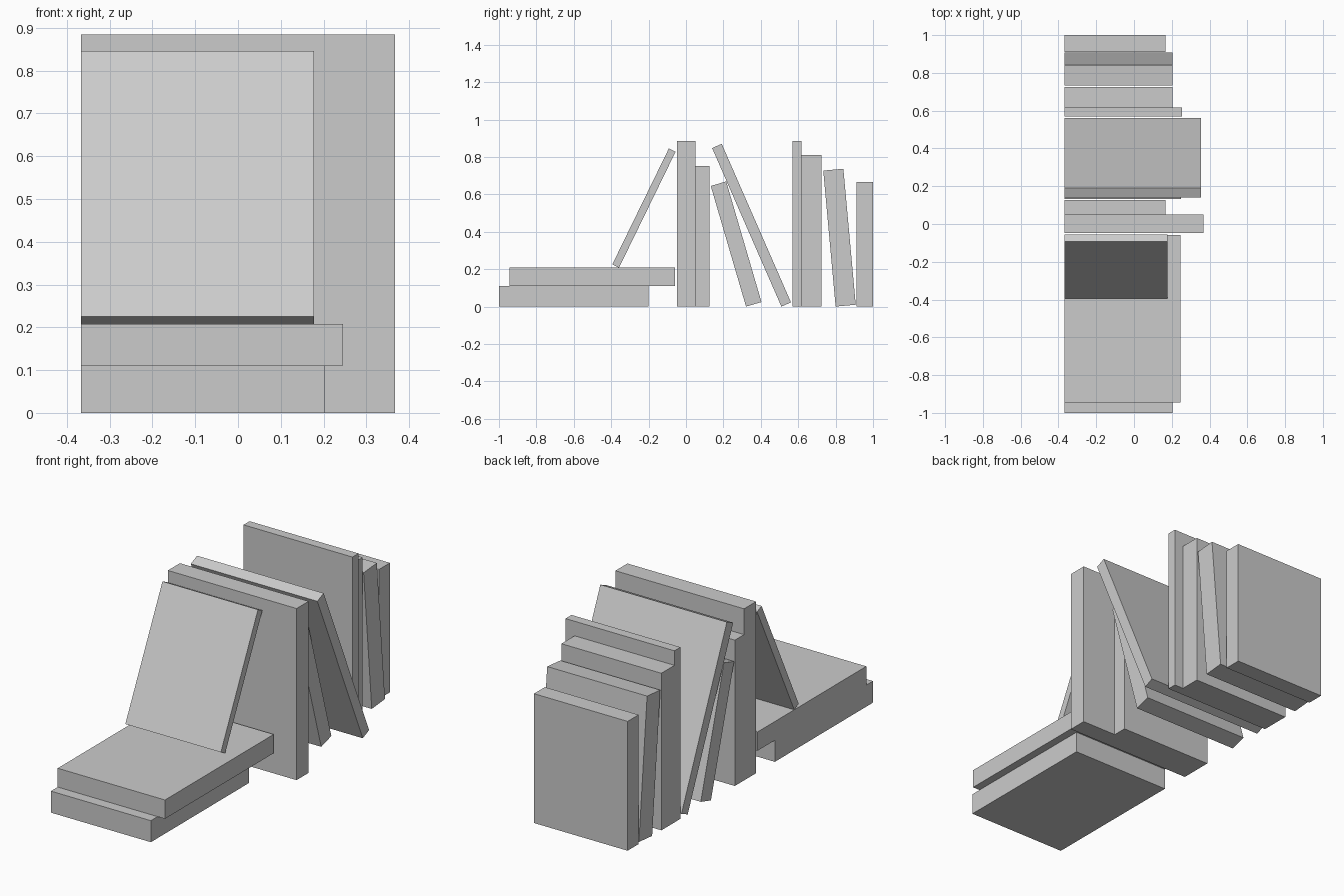
import bpy, bmesh
from math import radians, sin, cos

if "Cube" in bpy.data.objects:
    bpy.data.objects.remove(bpy.data.objects["Cube"])

BACK = -0.367  # all books line up on this plane


def book(name, y, z, thick, height, x_end, lean=0.0):
    """Box book pivoting on its bottom edge (y, z); positive lean tips toward +y."""
    a = radians(lean)
    up = (sin(a) * height, cos(a) * height)
    side = (cos(a) * thick, -sin(a) * thick)
    profile = [(y, z), (y + side[0], z + side[1]),
               (y + side[0] + up[0], z + side[1] + up[1]), (y + up[0], z + up[1])]
    bm = bmesh.new()
    face = bm.faces.new([bm.verts.new((BACK, p[0], p[1])) for p in profile])
    ext = bmesh.ops.extrude_face_region(bm, geom=[face])["geom"]
    verts = [v for v in ext if isinstance(v, bmesh.types.BMVert)]
    bmesh.ops.translate(bm, verts=verts, vec=(x_end - BACK, 0, 0))
    bmesh.ops.recalc_face_normals(bm, faces=bm.faces)
    mesh = bpy.data.meshes.new(name)
    bm.to_mesh(mesh)
    bm.free()
    bpy.context.collection.objects.link(bpy.data.objects.new(name, mesh))


# flat stack
book("flat_book_lower", -1.0, 0.0, 0.80, 0.111, 0.203)
book("flat_book_upper", -0.945, 0.111, 0.886, 0.097, 0.245)
# book propped on the stack (thickness runs toward -y)
book("propped_book", -0.358, 0.208, -0.04, 0.69, 0.178, 26)
# middle group
book("tall_book", -0.047, 0.0, 0.098, 0.885, 0.367)
book("medium_book", 0.051, 0.0, 0.075, 0.752, 0.167)
book("leaning_book_short", 0.321, 0.0, 0.086, 0.672, 0.25, -16.3)
book("leaning_book_tall", 0.510, 0.0, 0.056, 0.925, 0.355, -23.6)
# right group
book("thin_tall_book", 0.569, 0.0, 0.049, 0.885, 0.255)
book("thick_book", 0.618, 0.0, 0.107, 0.81, 0.203)
book("tilted_book", 0.800, 0.0, 0.108, 0.73, 0.203, -5.2)
book("end_book", 0.911, 0.0, 0.089, 0.667, 0.167)
